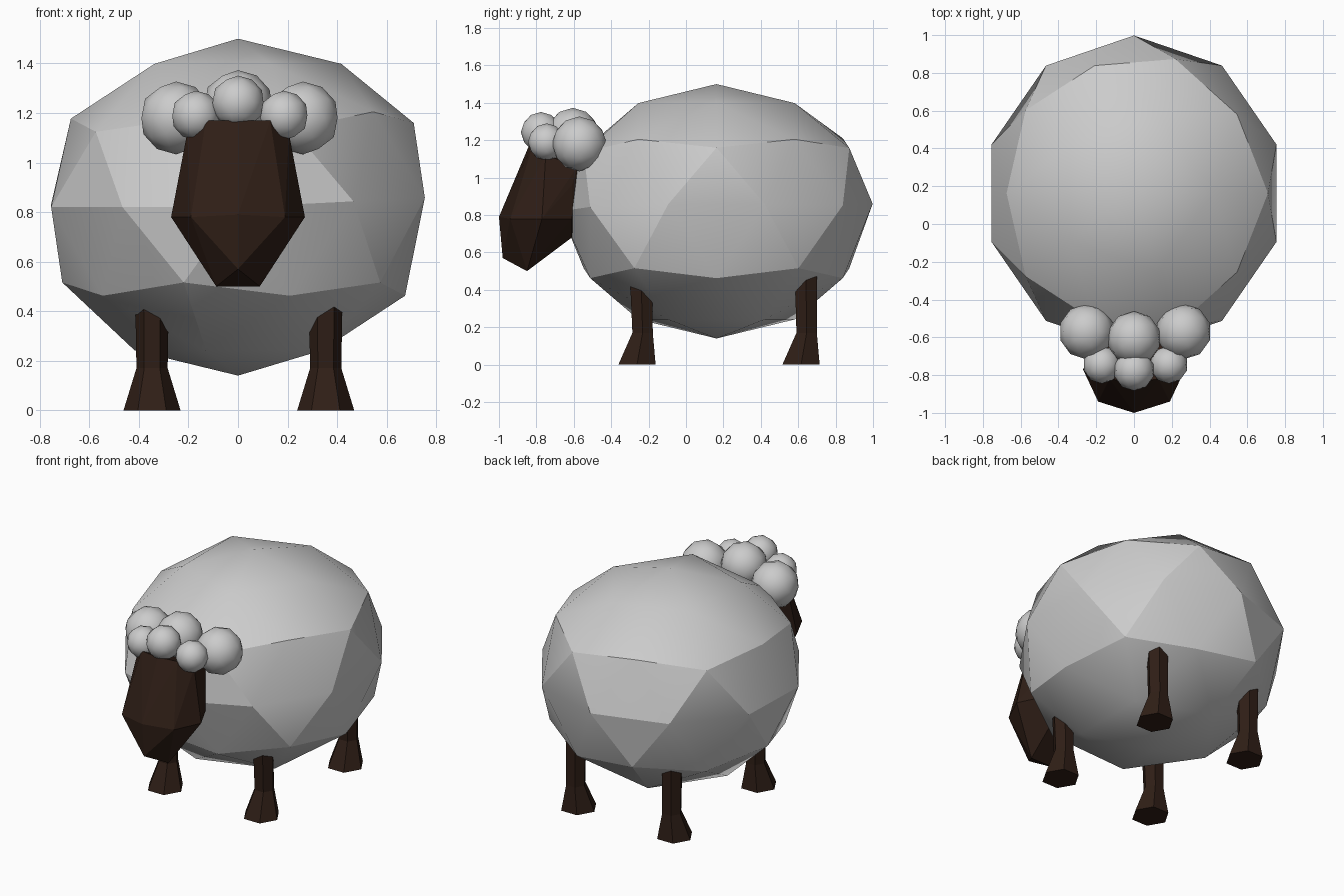
import bpy, bmesh, math
from mathutils import Vector

if "Cube" in bpy.data.objects:
    bpy.data.objects.remove(bpy.data.objects["Cube"])

brown = bpy.data.materials.new("dark_brown")
brown.diffuse_color = (0.028, 0.013, 0.008, 1)
brown.use_nodes = True
brown.node_tree.nodes["Principled BSDF"].inputs["Base Color"].default_value = brown.diffuse_color


def finish(bm, name, mat=None, angle=None):
    bmesh.ops.recalc_face_normals(bm, faces=bm.faces)
    me = bpy.data.meshes.new(name)
    bm.to_mesh(me)
    bm.free()
    ob = bpy.data.objects.new(name, me)
    bpy.context.collection.objects.link(ob)
    if mat:
        me.materials.append(mat)
    if angle:
        bpy.ops.object.select_all(action='DESELECT')
        ob.select_set(True)
        bpy.context.view_layer.objects.active = ob
        bpy.ops.object.shade_smooth_by_angle(angle=math.radians(angle))
    return ob


def ball(name, centre, radii, angle, tweak=None):
    bm = bmesh.new()
    bmesh.ops.create_icosphere(bm, subdivisions=2, radius=1)
    for v in bm.verts:
        lift = tweak(v.co) if tweak else 0
        v.co = Vector(c + r * p for c, r, p in zip(centre, radii, v.co))
        v.co.z += lift
    return finish(bm, name, angle=angle)


# Woolly body, slightly lifted towards the right and rear
ball("wool_body", (0, 0.163, 0.82), (0.793, 0.835, 0.68), 21,
     lambda p: 0.04 * max(p.x, p.y, 0) if -0.1 < p.z < 0.6 else 0)

# Wool curls on the forehead
curls = [(-0.25, -0.57, 1.18, 0.147), (0.262, -0.57, 1.18, 0.147),
         (0, -0.605, 1.23, 0.143), (-0.17, -0.745, 1.19, 0.1),
         (0.185, -0.745, 1.19, 0.1), (0, -0.775, 1.243, 0.108)]
for i, (x, y, z, r) in enumerate(curls):
    ball(f"wool_curl_{i + 1}", (x, y, z), (r, r, r), 30)

# Faceted head: hull of one half's corner points, mirrored
half = [(0, -1.0, 0.79), (0.19, -0.94, 0.78), (0.27, -0.77, 0.78),
        (0.19, -0.61, 0.78), (0, -0.98, 0.57), (0.088, -0.85, 0.5),
        (0.1, -0.61, 0.68), (0, -0.84, 1.17), (0.13, -0.82, 1.17),
        (0.205, -0.75, 1.12), (0.17, -0.58, 1.06), (0.19, -0.61, 0.96)]
bm = bmesh.new()
for x, y, z in half:
    for s in ((1, -1) if x else (1,)):
        bm.verts.new((s * x, y, z))
hull = bmesh.ops.convex_hull(bm, input=bm.verts)
bmesh.ops.delete(bm, geom=[g for g in hull["geom_interior"]
                           if isinstance(g, bmesh.types.BMVert)], context='VERTS')
finish(bm, "head", brown)


# Six-sided legs with flared hooves
def leg(name, x, y, lean):
    bm = bmesh.new()
    rings = []
    for z, r, dy in ((0, 0.115, -0.03), (0.17, 0.063, 0), (0.58, 0.07, lean)):
        rings.append([bm.verts.new((x + r * math.cos(k * math.pi / 3),
                                    y + dy + r * math.sin(k * math.pi / 3), z))
                      for k in range(6)])
    for a, b in zip(rings, rings[1:]):
        for k in range(6):
            j = (k + 1) % 6
            bm.faces.new((a[k], a[j], b[j], b[k]))
    bm.faces.new(rings[0])
    bm.faces.new(rings[-1])
    finish(bm, name, brown)


for side, x in (("left", -0.347), ("right", 0.354)):
    leg(f"front_leg_{side}", x, -0.232, -0.012)
    leg(f"back_leg_{side}", x, 0.645, -0.005)
